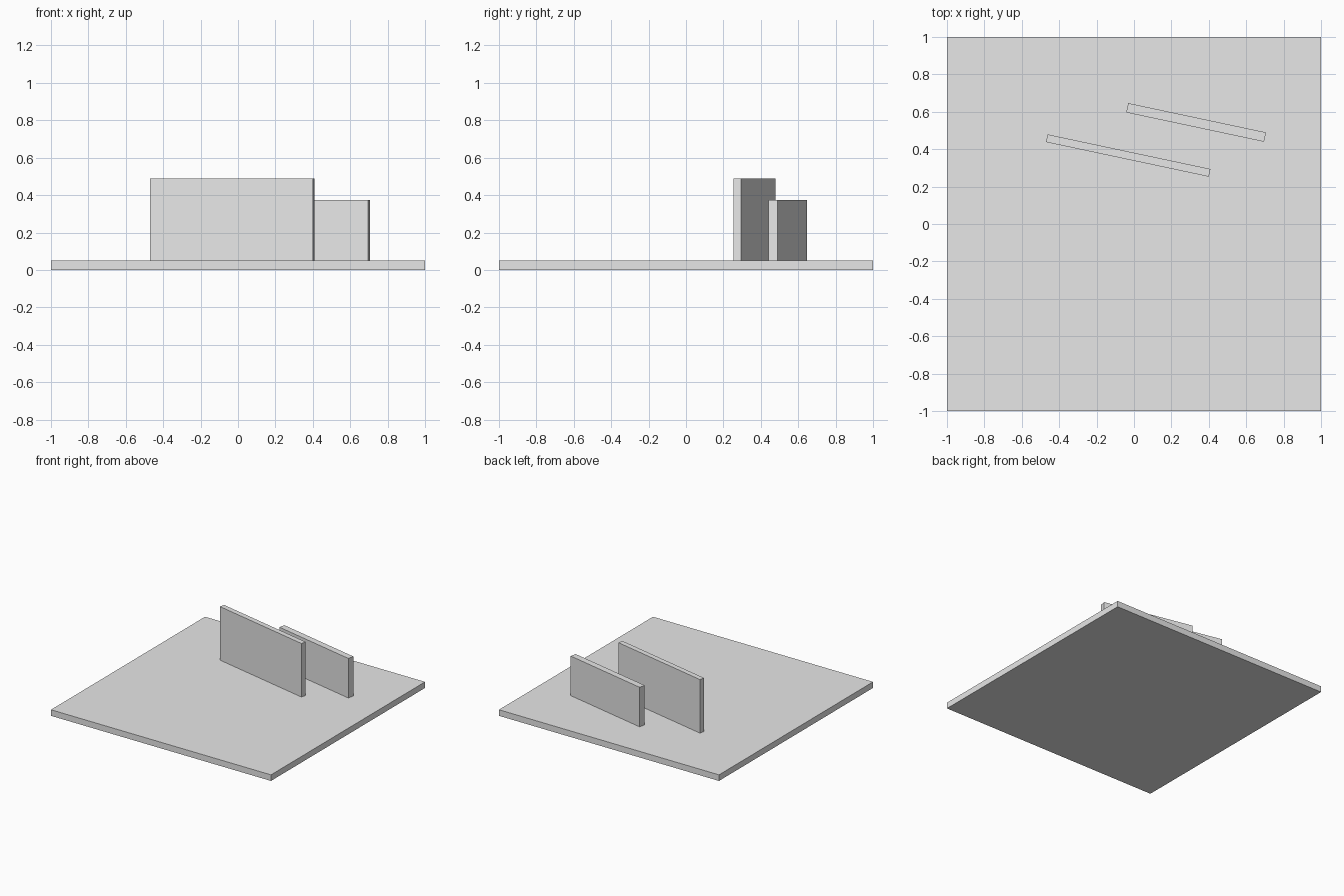
import bpy
import math

# Remove the default cube
cube = bpy.data.objects.get("Cube")
if cube:
    bpy.data.objects.remove(cube, do_unlink=True)

# Single plain grey
GREY = (0.8, 0.8, 0.8, 1.0)
grey = bpy.data.materials.new("light_grey")
grey.use_nodes = True
grey.diffuse_color = GREY
grey.node_tree.nodes["Principled BSDF"].inputs["Base Color"].default_value = GREY

BASE_TOP = 0.05
WALL_TURN = math.radians(-12)


def box(name, centre, size, bottom, turn=0.0):
    """Box standing on height `bottom`, turned about the vertical axis."""
    bpy.ops.mesh.primitive_cube_add(
        size=1, location=(*centre, bottom + size[2] / 2), rotation=(0, 0, turn))
    obj = bpy.context.object
    obj.name = name
    obj.scale = size
    bpy.ops.object.transform_apply(location=False, rotation=False, scale=True)
    obj.data.materials.append(grey)
    return obj


# Square ground slab
box("base_slab", (0, 0), (2, 2, BASE_TOP), 0)

# Two parallel upright panels, the front one taller
box("front_panel", (-0.031, 0.366), (0.89, 0.042, 0.44), BASE_TOP, WALL_TURN)
box("back_panel", (0.332, 0.543), (0.753, 0.051, 0.325), BASE_TOP, WALL_TURN)
